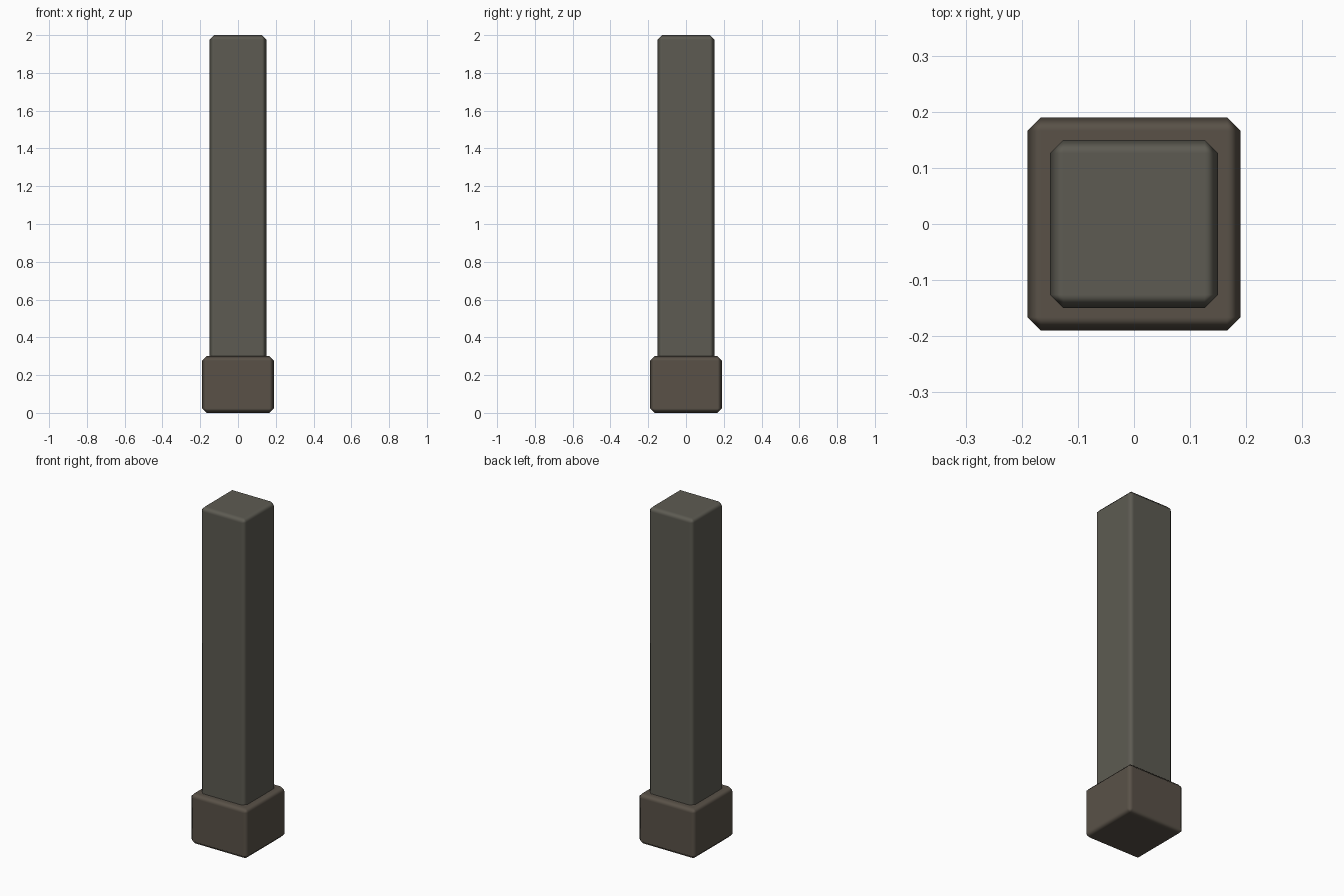
import bpy

if "Cube" in bpy.data.objects:
    bpy.data.objects.remove(bpy.data.objects["Cube"])


def material(name, rgb):
    mat = bpy.data.materials.new(name)
    mat.diffuse_color = (*rgb, 1.0)
    mat.use_nodes = True
    mat.node_tree.nodes["Principled BSDF"].inputs["Base Color"].default_value = mat.diffuse_color
    return mat


def chamfered_block(name, width, z0, z1, mat, chamfer=0.024):
    bpy.ops.mesh.primitive_cube_add(size=1, location=(0, 0, (z0 + z1) / 2))
    obj = bpy.context.object
    obj.name = name
    obj.scale = (width, width, z1 - z0)
    bpy.ops.object.transform_apply(location=False, rotation=False, scale=True)
    bpy.ops.object.shade_smooth()
    # Single-segment chamfer, with normals kept flat on the large faces
    bevel = obj.modifiers.new("chamfer", 'BEVEL')
    bevel.width = chamfer
    bevel.segments = 1
    bevel.limit_method = 'NONE'
    bevel.harden_normals = True
    obj.data.materials.append(mat)
    return obj


# Wide foot block
chamfered_block("post_base", 0.38, 0.0, 0.30, material("brown_stone", (0.10, 0.083, 0.064)))
# Tall shaft, sunk into the foot
chamfered_block("post_shaft", 0.30, 0.05, 2.0, material("grey_stone", (0.11, 0.105, 0.085)))
